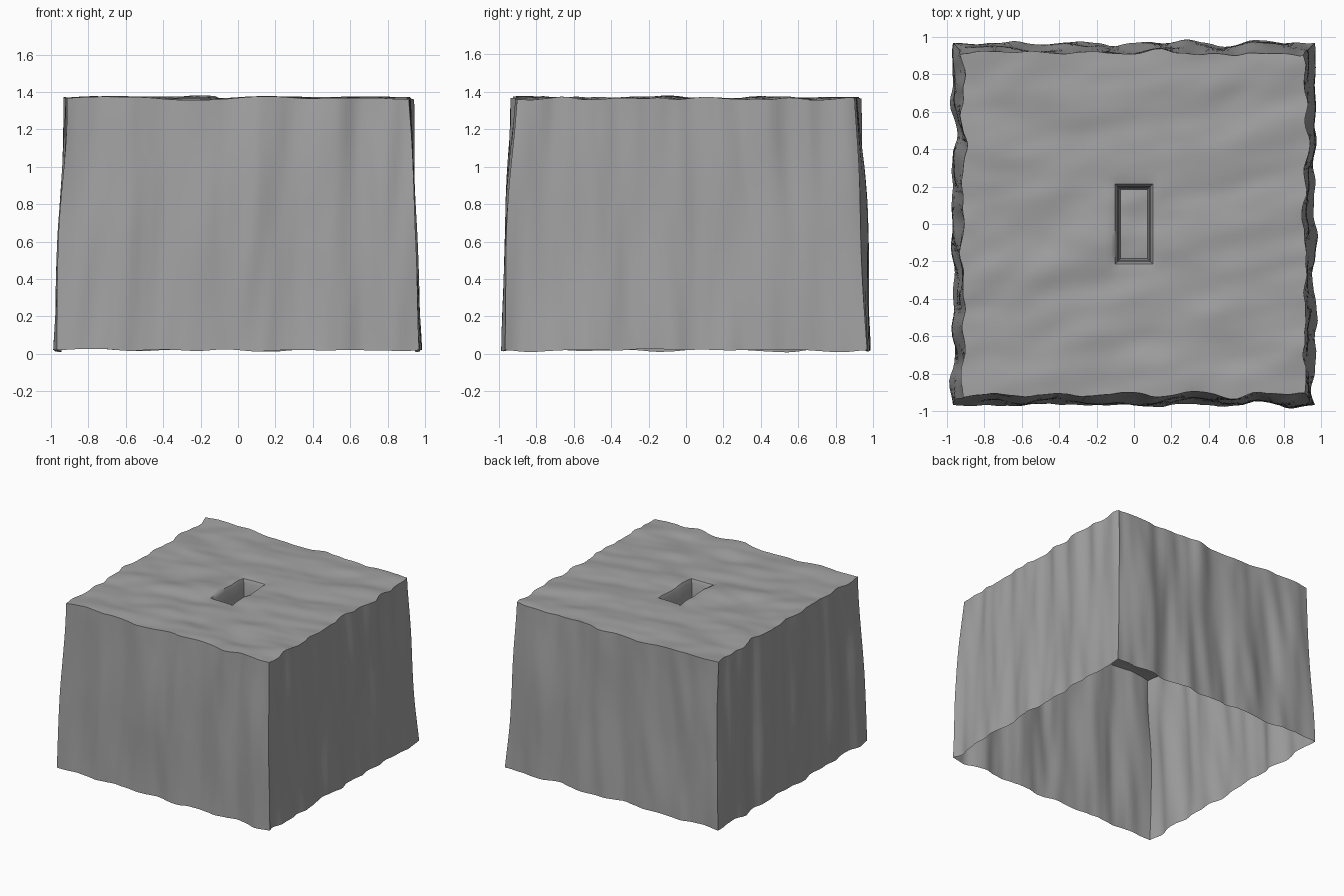
import bpy
import bmesh
from math import radians
from mathutils import Vector, noise

if "Cube" in bpy.data.objects:
    bpy.data.objects.remove(bpy.data.objects["Cube"], do_unlink=True)

CELLS = 60
TOP, BOTTOM = 1.365, 0.02
HALF_TOP, HALF_BOTTOM = 0.915, 0.968
POCKET_X, POCKET_Y, POCKET_DEPTH = 0.1, 0.2, 0.35


def wobble(a, b, seed):
    """Smooth noise, roughly -1 to 1."""
    broad = noise.noise(Vector((a, b, seed)))
    fine = noise.noise(Vector((a * 2, b * 2, seed + 40)))
    return broad + 0.35 * fine


# Grey stone
stone = bpy.data.materials.new("grey stone")
stone.use_nodes = True
colour = (0.36, 0.36, 0.36, 1)
stone.diffuse_color = colour
stone.node_tree.nodes["Principled BSDF"].inputs["Base Color"].default_value = colour

# Open-bottomed shell, divided evenly
bm = bmesh.new()
bmesh.ops.create_cube(bm, size=2)
underside = [f for f in bm.faces if f.normal.z < -0.5]
bmesh.ops.delete(bm, geom=underside, context="FACES_ONLY")
bmesh.ops.subdivide_edges(bm, edges=bm.edges[:], cuts=CELLS - 1, use_grid_fill=True)
pocket = [f for f in bm.faces if f.normal.z > 0.5
          and abs(f.calc_center_median().x) < POCKET_X
          and abs(f.calc_center_median().y) < POCKET_Y + 0.03]

# Tapered walls with slanting upright ripples, and a gently rippled top
for v in bm.verts:
    x, y, z = v.co
    t = (z + 1) / 2
    half = HALF_BOTTOM + (HALF_TOP - HALF_BOTTOM) * t
    px, py = x * half, y * half
    lean = 0.25 * t
    if abs(x) > 0.999:
        px += 0.036 * wobble(y * 5 + lean, t * 1.1, 3 + 5 * x)
    if abs(y) > 0.999:
        py += 0.036 * wobble(x * 5 - lean, t * 1.1, 20 + 5 * y)
    pz = BOTTOM + (TOP - BOTTOM) * t
    pz += 0.018 * wobble(x * 2.2 + y, y * 4.5 - x, 31) * t
    pz += 0.02 * wobble(x * 3, y * 3, 52) * (1 - t)
    v.co = (px, py, pz)

# Central pocket: soft lip, tapering sides and a flat floor
rim = {v for f in pocket for v in f.verts}
for v in rim:
    v.co.x *= 1.1
    v.co.z -= 0.008
faces = pocket
for drop, inset in ((0.025, 0.012), (0.12, 0.008), (POCKET_DEPTH - 0.145, 0.008)):
    result = bmesh.ops.extrude_face_region(bm, geom=faces)
    bmesh.ops.delete(bm, geom=faces, context="FACES")
    faces = [g for g in result["geom"] if isinstance(g, bmesh.types.BMFace)]
    ring = {v for f in faces for v in f.verts}
    wide = max(abs(v.co.x) for v in ring)
    long = max(abs(v.co.y) for v in ring)
    for v in ring:
        v.co.x *= 1 - inset / wide
        v.co.y *= 1 - inset / long
        v.co.z -= drop

bmesh.ops.recalc_face_normals(bm, faces=bm.faces[:])
roof = max(bm.faces, key=lambda f: f.calc_center_median().z)
if roof.normal.z < 0:
    bmesh.ops.reverse_faces(bm, faces=bm.faces[:])

mesh = bpy.data.meshes.new("stone_block")
bm.to_mesh(mesh)
bm.free()
mesh.materials.append(stone)
block = bpy.data.objects.new("stone_block", mesh)
bpy.context.collection.objects.link(block)
bpy.ops.object.select_all(action="DESELECT")
block.select_set(True)
bpy.context.view_layer.objects.active = block
bpy.ops.object.shade_smooth_by_angle(angle=radians(40))
